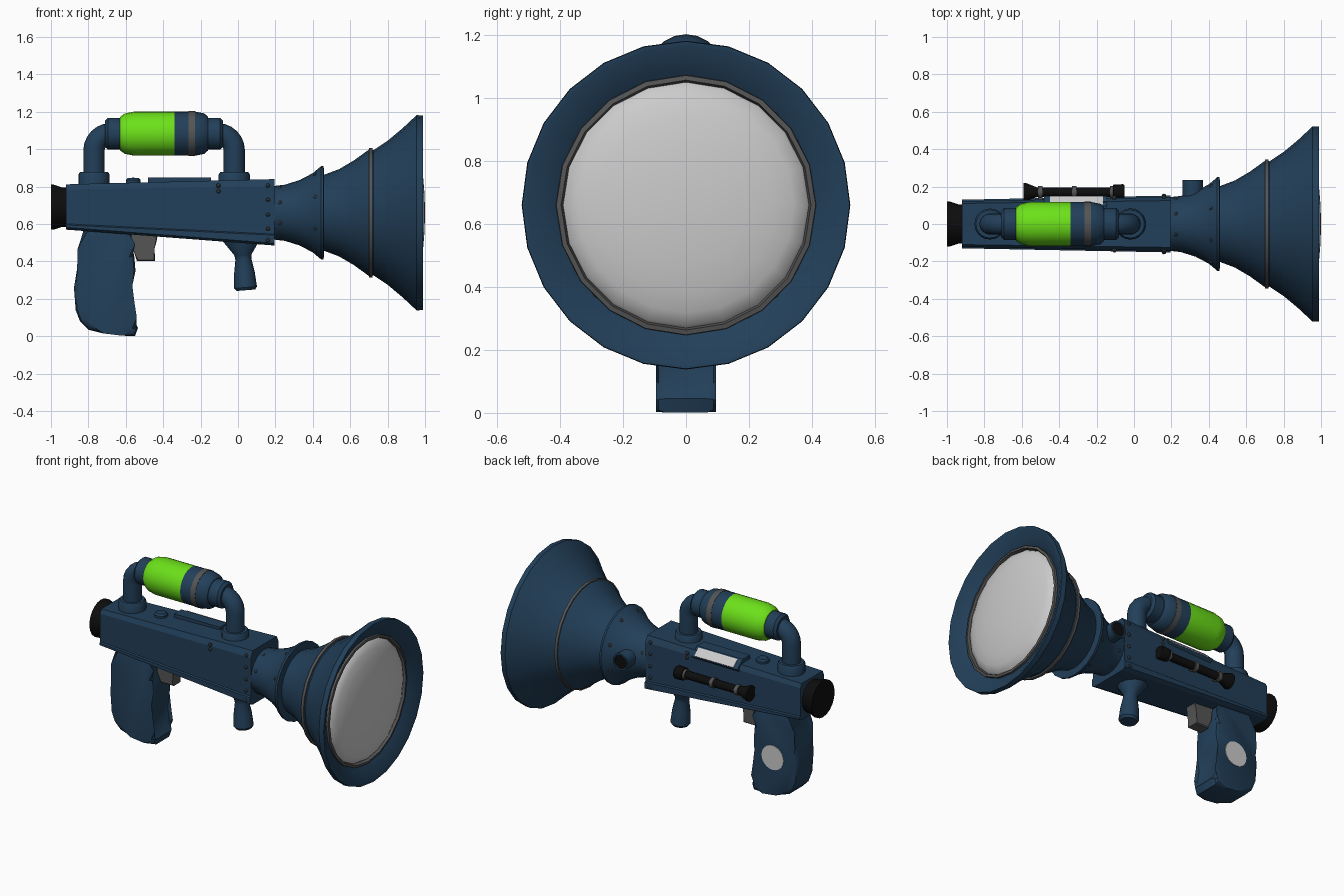
import bpy, bmesh, math
from mathutils import Vector, Matrix

if "Cube" in bpy.data.objects:
    bpy.data.objects.remove(bpy.data.objects["Cube"])

def mat(name, c):
    m = bpy.data.materials.new(name)
    m.diffuse_color = (*c, 1)
    m.use_nodes = True
    m.node_tree.nodes["Principled BSDF"].inputs["Base Color"].default_value = m.diffuse_color
    return m

BLUE = mat("navy_paint", (0.016, 0.05, 0.10))
GREEN = mat("green_tank", (0.15, 0.75, 0.01))
BLACK = mat("black", (0.004, 0.004, 0.004))
DARK = mat("dark_grey", (0.09, 0.09, 0.09))
STEEL = mat("rivet_grey", (0.05, 0.06, 0.07))

def finish(name, bm, m, angle=35):
    bmesh.ops.recalc_face_normals(bm, faces=bm.faces)
    me = bpy.data.meshes.new(name)
    bm.to_mesh(me)
    bm.free()
    if m:
        me.materials.append(m)
    me.shade_smooth()
    me.set_sharp_from_angle(angle=math.radians(angle))
    ob = bpy.data.objects.new(name, me)
    bpy.context.collection.objects.link(ob)
    return ob

def skin(bm, rings, cap=True):
    """Join rings of vertices with quads (or fans at single points)."""
    for a, b in zip(rings, rings[1:]):
        n = max(len(a), len(b))
        for i in range(n):
            j = (i + 1) % n
            if len(a) == 1 and len(b) == 1:
                continue
            if len(a) == 1:
                bm.faces.new((a[0], b[i], b[j]))
            elif len(b) == 1:
                bm.faces.new((a[i], b[0], a[j]))
            else:
                bm.faces.new((a[i], a[j], b[j], b[i]))
    if cap:
        for r in (rings[0], rings[-1]):
            if len(r) > 2:
                bm.faces.new(r)

def lathe(name, pts, origin, axis, m, n=20, cap=True, angle=35):
    """Revolve (distance, radius) points about an axis."""
    rot = Vector((0, 0, 1)).rotation_difference(Vector(axis))
    o = Vector(origin)
    bm = bmesh.new()
    rings = []
    for a, r in pts:
        k = n if r > 1e-4 else 1
        rings.append([bm.verts.new(o + rot @ Vector((r * math.cos(2 * math.pi * i / n),
                     r * math.sin(2 * math.pi * i / n), a))) for i in range(k)])
    skin(bm, rings, cap)
    return finish(name, bm, m, angle)

def plate(name, outline, y0, y1, m, bevel=0.0, seg=1):
    """Extrude an x-z outline from y0 to y1, with bevelled side edges."""
    bm = bmesh.new()
    rings = [[bm.verts.new((x, y, z)) for x, z in outline] for y in (y0, y1)]
    skin(bm, rings)
    if bevel:
        edges = [e for e in bm.edges if abs(e.verts[0].co.y - e.verts[1].co.y) < 1e-5]
        bmesh.ops.bevel(bm, geom=edges, offset=bevel, segments=seg, profile=0.5, affect='EDGES')
    return finish(name, bm, m)

def box(x0, x1, z0, z1):
    return [(x0, z0), (x1, z0), (x1, z1), (x0, z1)]

X, Y, Z = (1, 0, 0), (0, 1, 0), (0, 0, 1)
C = 0.66  # height of the horn axis

# tapered receiver: octagonal section lofted from rear to front
bm = bmesh.new()
rings = []
for x, zb, z1, z2, zt, w, wi in ((-0.92, 0.57, 0.595, 0.785, 0.812, 0.13, 0.11),
                                 (0.195, 0.485, 0.54, 0.80, 0.84, 0.152, 0.125)):
    half = [(wi, zb), (w, zb + 0.012), (w, z1), (w - 0.008, z1 + 0.006),
            (w - 0.008, z2), (wi, zt)]
    sec = half + [(-y, z) for y, z in reversed(half)]
    rings.append([bm.verts.new((x, y, z)) for y, z in sec])
skin(bm, rings)
finish("receiver", bm, BLUE, 20)

# rear cap
lathe("rear_cap", [(-1.0, 0), (-1.0, 0.12), (-0.985, 0.12), (-0.94, 0.105), (-0.91, 0.105)],
      (0, 0, 0.69), X, BLACK)

# horn, its joint ring, front ring and lens
lathe("horn", [(0.18, 0.142), (0.25, 0.15), (0.33, 0.175), (0.40, 0.212), (0.445, 0.25), (0.458, 0.25),
               (0.46, 0.203), (0.54, 0.233), (0.62, 0.28), (0.70, 0.338), (0.725, 0.335), (0.80, 0.385),
               (0.88, 0.452), (0.955, 0.522), (0.988, 0.52), (0.988, 0.505), (0.93, 0.41)],
      (0, 0, C), X, BLUE, 24, False)
lathe("horn_joint_ring", [(0.70, 0.33), (0.70, 0.346), (0.718, 0.346), (0.718, 0.33)],
      (0, 0, C), X, DARK, 24, False)
lathe("lens_ring", [(0.915, 0.415), (0.945, 0.412), (0.948, 0.397), (0.92, 0.388)],
      (0, 0, C), X, DARK, 20, False)
lathe("lens", [(0.92 + 0.08 * math.sin(t * math.pi / 12), 0.395 * math.cos(t * math.pi / 12))
               for t in range(7)], (0, 0, C), X, None, 20, False)

# carrying handle: two elbow pipes with collars either side of the tank
HX, HZ = -0.395, 1.083
for s, side in ((-1, "rear"), (1, "front")):
    px = HX + s * 0.375
    path = [(px, 0.82, 0)]
    for k in range(7):
        t = k * math.pi / 12
        path.append((px - s * 0.09 * (1 - math.cos(t)), HZ - 0.09 + 0.09 * math.sin(t), t))
    path.append((px - s * 0.13, HZ, math.pi / 2))
    bm = bmesh.new()
    rings = []
    for x, z, t in path:
        ring = []
        for i in range(16):
            a = 2 * math.pi * i / 16
            u = 0.057 * math.cos(a)
            ring.append(bm.verts.new((x + s * u * math.cos(t), 0.057 * math.sin(a), z + u * math.sin(t))))
        rings.append(ring)
    skin(bm, rings)
    finish(side + "_handle_pipe", bm, BLUE)
    lathe(side + "_pipe_base", [(0.79, 0.083), (0.865, 0.083), (0.878, 0.075), (0.878, 0.05)],
          (px, 0, 0), Z, BLUE)
    lathe(side + "_tank_collar", [(0.22, 0.085), (0.30, 0.085), (0.315, 0.07), (0.315, 0.05)],
          (HX, 0, HZ), (s, 0, 0), BLUE)

# tank in three bands
lathe("tank_glass", [(-0.63, 0.08), (-0.63, 0.09), (-0.605, 0.108), (-0.555, 0.118), (-0.34, 0.118)],
      (0, 0, HZ), X, GREEN)
lathe("tank_cap", [(-0.34, 0.118), (-0.23, 0.118), (-0.18, 0.108), (-0.16, 0.09), (-0.16, 0.07)],
      (0, 0, HZ), X, BLUE)
lathe("tank_band", [(-0.265, 0.11), (-0.265, 0.12), (-0.23, 0.12), (-0.23, 0.11)],
      (0, 0, HZ), X, DARK, 20, False)

# pistol grip, plain side disc, trigger
plate("pistol_grip", [(-0.825, 0.60), (-0.83, 0.46), (-0.86, 0.36), (-0.877, 0.26), (-0.868, 0.14),
                      (-0.845, 0.08), (-0.80, 0.035), (-0.72, 0.015), (-0.62, 0.003), (-0.55, 0.001),
                      (-0.535, 0.045), (-0.568, 0.09), (-0.582, 0.18), (-0.565, 0.27), (-0.548, 0.35),
                      (-0.555, 0.43), (-0.578, 0.49), (-0.57, 0.60)], -0.095, 0.095, BLUE, 0.028, 2)
lathe("grip_disc", [(0.08, 0.08), (0.099, 0.08), (0.099, 0)], (-0.70, 0, 0.26), Y, None, 24)
plate("trigger", [(-0.58, 0.57), (-0.43, 0.57), (-0.432, 0.52), (-0.452, 0.47), (-0.444, 0.402),
                  (-0.54, 0.402), (-0.56, 0.46)], -0.04, 0.04, DARK, 0.006)

# fore grip
lathe("fore_grip", [(-0.275, 0), (-0.275, 0.05), (-0.26, 0.061), (-0.18, 0.055), (-0.11, 0.043),
                    (-0.085, 0.046), (0.0, 0.105), (0.03, 0.105)], (0.02, 0, 0.52), (-0.08, 0, 1), BLUE, 16)

# top panel with slanted screen, and button
bm = bmesh.new()
for name, x0, x1, sec, m in (
        ("screen_frame", -0.48, -0.145, [(0.02, 0.81), (0.02, 0.848), (0.095, 0.848), (0.15, 0.80), (0.12, 0.77)], BLUE),
        ("screen", -0.45, -0.165, [(0.10, 0.83), (0.105, 0.846), (0.15, 0.807), (0.14, 0.795)], None)):
    bm = bmesh.new()
    skin(bm, [[bm.verts.new((x, y, z)) for y, z in sec] for x in (x0, x1)])
    finish(name, bm, m)
lathe("top_button", [(0.80, 0.04), (0.835, 0.04), (0.845, 0.03), (0.848, 0)], (-0.56, 0, 0), Z, BLUE, 16)

# side scope on the far side
S = (0, 0.17, 0.68)
lathe("scope_tube", [(-0.585, 0), (-0.592, 0.05), (-0.58, 0.05), (-0.52, 0.026), (-0.07, 0.026)], S, X, BLACK, 16)
lathe("scope_front_collar", [(-0.115, 0.026), (-0.11, 0.04), (-0.06, 0.043), (-0.05, 0.038), (-0.055, 0)],
      S, X, BLACK, 16)
for i, x in enumerate((-0.50, -0.32, -0.115)):
    lathe(f"scope_ring_{i}", [(x - 0.012, 0.033), (x + 0.012, 0.033)], S, X, DARK, 16)
    plate(f"scope_mount_{i}", box(x - 0.012, x + 0.012, 0.665, 0.695), 0.11, 0.165, DARK)

# side port on the horn
lathe("side_port", [(0.10, 0.055), (0.235, 0.055), (0.235, 0.045), (0.20, 0.045)], (0.315, 0, 0.67), Y, BLUE, 16)
lathe("side_port_hole", [(0.20, 0.047), (0.228, 0.047)], (0.315, 0, 0.67), Y, BLACK, 16)

# rivets on the receiver sides and around the horn
spots = []
for s in (-1, 1):
    for z in (0.575, 0.65, 0.73):
        spots.append(((0.16, s * 0.142, z), (0, s, 0)))
    spots.append(((0.16, s * 0.150, 0.513), (0, s, 0)))
    for x in (0.16, -0.105):
        spots.append(((x, s * 0.14, 0.805), (0, s, 0.6)))
        if x < 0:
            spots.append(((x, s * 0.136, 0.775), (0, s, 0)))
for x, r in ((0.225, 0.146), (0.415, 0.223)):
    for k in range(8):
        a = (k + 0.5) * math.pi / 4
        d = Vector((0, math.cos(a), math.sin(a)))
        spots.append((Vector((x, 0, C)) + d * (r - 0.007), d))
for i, (p, d) in enumerate(spots):
    lathe(f"rivet_{i}", [(-0.005, 0.012), (0.006, 0.011), (0.011, 0.006), (0.012, 0)],
          p, Vector(d).normalized(), STEEL, 8)
